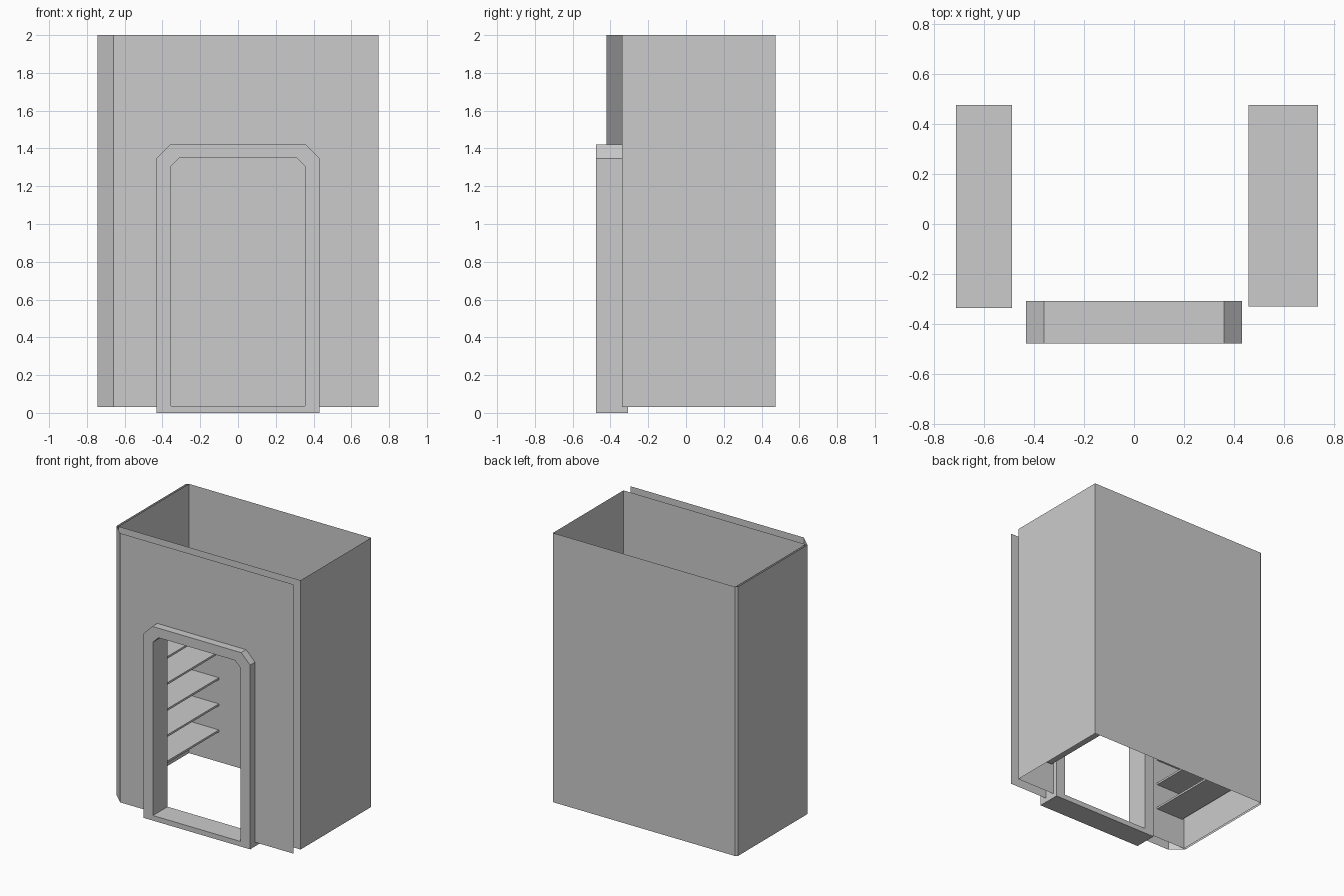
import bpy
import bmesh

cube = bpy.data.objects.get("Cube")
if cube:
    bpy.data.objects.remove(cube)

grey = bpy.data.materials.new("plain grey")
grey.use_nodes = True
colour = (0.6, 0.6, 0.6, 1)
grey.diffuse_color = colour
grey.node_tree.nodes["Principled BSDF"].inputs["Base Color"].default_value = colour

BOTTOM, TOP = 0.03, 2.0
LEFT, RIGHT = 0.745, -0.73
FRONT, BACK = -0.34, 0.475
SKIN_X, SKIN_Y = -0.745, -0.42


def finish(name, bm):
    mesh = bpy.data.meshes.new(name)
    bm.to_mesh(mesh)
    bm.free()
    mesh.materials.append(grey)
    obj = bpy.data.objects.new(name, mesh)
    bpy.context.collection.objects.link(obj)
    return obj


def sheet(name, path):
    """Upright thin walls following a plan path."""
    bm = bmesh.new()
    low = [bm.verts.new((x, y, BOTTOM)) for x, y in path]
    high = [bm.verts.new((x, y, TOP)) for x, y in path]
    for i in range(len(path) - 1):
        bm.faces.new((low[i], low[i + 1], high[i + 1], high[i]))
    return finish(name, bm)


def arch(half, base, top, cut):
    """Door outline with clipped upper corners."""
    right = [(-half, base), (-half, top - cut), (cut - half, top)]
    return right + [(-x, z) for x, z in reversed(right)]


def front_sheet(name, x0, x1, y):
    """Front wall with the doorway notched out of its lower edge."""
    notch = arch(0.39, BOTTOM, 1.385, 0.06)
    outline = [(x0, BOTTOM)] + notch + [(x1, BOTTOM), (x1, TOP), (x0, TOP)]
    bm = bmesh.new()
    bm.faces.new([bm.verts.new((x, y, z)) for x, z in outline])
    return finish(name, bm)


def box(name, x0, x1, y0, y1, z0, z1):
    bm = bmesh.new()
    bmesh.ops.create_cube(bm, size=1)
    for v in bm.verts:
        v.co = (x1 if v.co.x > 0 else x0,
                y1 if v.co.y > 0 else y0,
                z1 if v.co.z > 0 else z0)
    return finish(name, bm)


# Thin cabinet walls, open above and below
sheet("cabinet_walls", [(LEFT, FRONT), (LEFT, BACK), (RIGHT, BACK), (RIGHT, FRONT)])
front_sheet("inner_front_wall", RIGHT, LEFT, FRONT)

# Outer skin around the front and right side, with angled corners
front_sheet("outer_front_wall", -0.66, LEFT, SKIN_Y)
sheet("outer_side_skin", [(RIGHT, BACK), (SKIN_X, BACK - 0.015),
                          (SKIN_X, FRONT), (-0.66, SKIN_Y)])

# Door frame: bridged inner and outer outlines
bm = bmesh.new()
loops = []
for half, base, top, cut in ((0.432, 0, 1.42, 0.072), (0.355, 0.037, 1.35, 0.045)):
    for y in (-0.477, -0.308):
        loops.append([bm.verts.new((x, y, z)) for x, z in arch(half, base, top, cut)])
outer_front, outer_back, inner_front, inner_back = loops
for a, b in ((outer_front, outer_back), (outer_back, inner_back),
             (inner_back, inner_front), (inner_front, outer_front)):
    for i in range(len(a)):
        j = (i + 1) % len(a)
        bm.faces.new((a[i], a[j], b[j], b[i]))
bmesh.ops.recalc_face_normals(bm, faces=bm.faces)
finish("door_frame", bm)

# Shelf stacks on both sides
for i in range(7):
    z = 0.25 + i * 0.191
    box(f"right_shelf_{i + 1}", -0.71, -0.487, -0.335, 0.474, z, z + 0.015)
    box(f"left_shelf_{i + 1}", 0.456, 0.735, -0.33, 0.474, z, z + 0.015)
